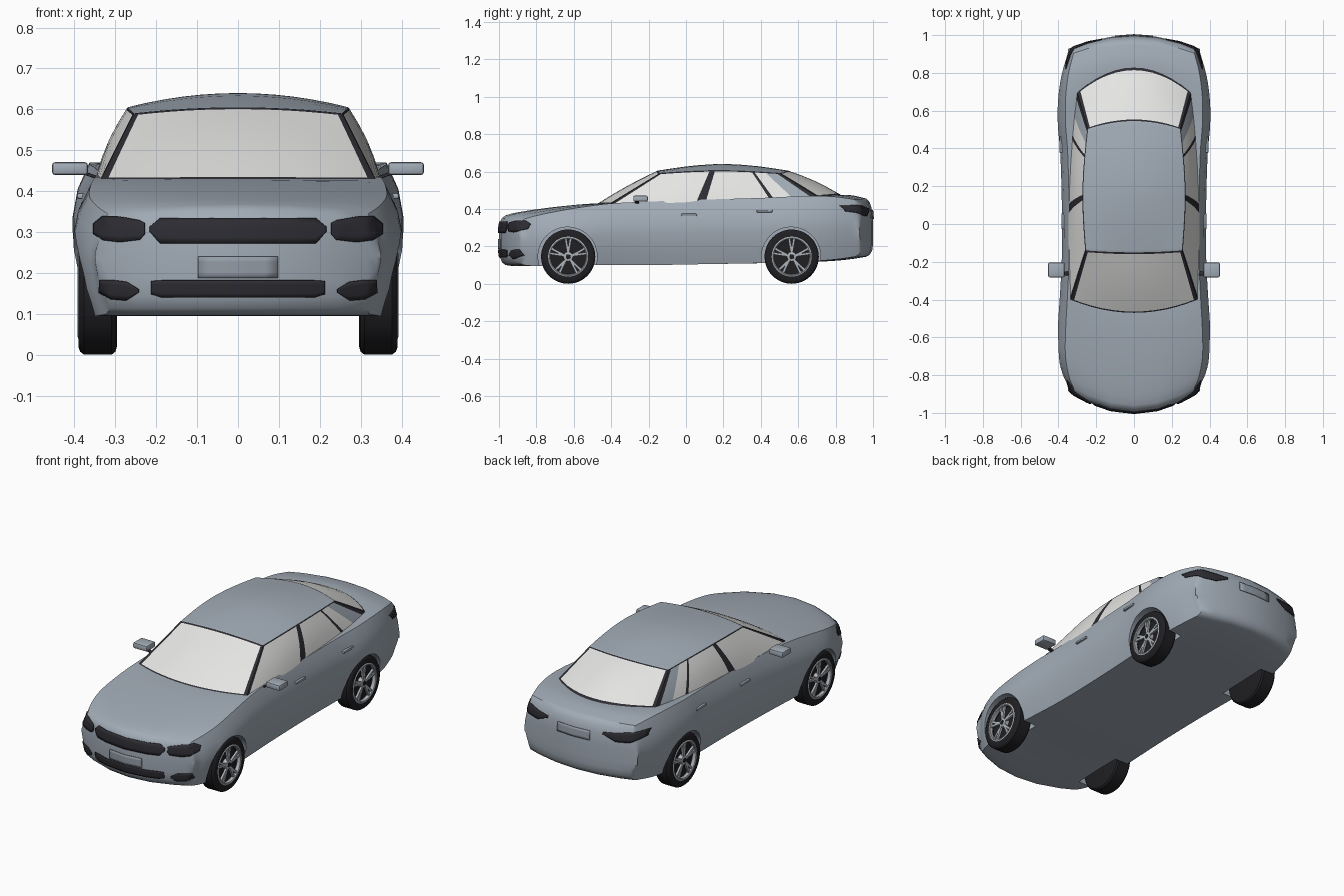
import bpy, bmesh
from math import sin, pi, radians
from mathutils import Vector, Matrix
from mathutils.bvhtree import BVHTree

cube = bpy.data.objects.get("Cube")
if cube:
    bpy.data.objects.remove(cube, do_unlink=True)


def material(name, r, g, b):
    m = bpy.data.materials.new(name)
    m.use_nodes = True
    m.diffuse_color = (r, g, b, 1)
    node = next(n for n in m.node_tree.nodes if n.type == 'BSDF_PRINCIPLED')
    node.inputs["Base Color"].default_value = (r, g, b, 1)
    node.inputs["Roughness"].default_value = 0.5
    return m


paint = material("blue grey paint", .36, .41, .47)
glass = material("pale glass", .78, .78, .77)
trim = material("black trim", .025, .025, .032)
rubber = material("tyre rubber", .014, .014, .017)
metal = material("wheel metal", .42, .45, .48)
plate_grey = material("number plate grey", .29, .33, .38)


def finish(name, bm, mats, angle=35):
    bmesh.ops.recalc_face_normals(bm, faces=bm.faces)
    mesh = bpy.data.meshes.new(name)
    bm.to_mesh(mesh)
    bm.free()
    obj = bpy.data.objects.new(name, mesh)
    bpy.context.collection.objects.link(obj)
    for m in mats:
        mesh.materials.append(m)
    shade(obj, angle)
    return obj


def shade(obj, angle=35):
    bpy.ops.object.select_all(action='DESELECT')
    obj.select_set(True)
    bpy.context.view_layer.objects.active = obj
    bpy.ops.object.shade_smooth_by_angle(angle=radians(angle))


def lerp(a, b, t):
    return a + (b - a) * t


def spline(rows, n):
    """Pass a smooth curve through rows of numbers."""
    out = []
    for i in range(len(rows) - 1):
        quad = [rows[min(max(i + k, 0), len(rows) - 1)] for k in (-1, 0, 1, 2)]
        for j in range(n):
            t = j / n
            out.append([b + .5 * t * (c - a + t * (2*a - 5*b + 4*c - d + t * (3*(b - c) + d - a)))
                        for a, b, c, d in zip(*quad)])
    return out + [list(rows[-1])]


def loft(bm, rings, closed=True):
    vs = [[bm.verts.new(p) for p in ring] for ring in rings]
    count = len(rings[0])
    for a, b in zip(vs, vs[1:]):
        for i in range(count if closed else count - 1):
            j = (i + 1) % count
            bm.faces.new((a[i], a[j], b[j], b[i]))


# Lower body: y, half width, bottom, belt height, centre height, bow in plan
stations = [
    (-.965, .355, .10, .345, .365, .95), (-.92, .382, .095, .362, .378, .95),
    (-.82, .403, .095, .385, .395, .9), (-.66, .402, .10, .41, .415, .8),
    (-.47, .392, .10, .43, .43, .62), (-.2, .382, .10, .44, .43, .2),
    (.1, .382, .105, .45, .43, 0), (.4, .39, .11, .458, .44, -.2),
    (.6, .403, .115, .465, .45, -.5), (.75, .402, .12, .47, .47, -.6),
    (.87, .385, .13, .465, .475, -.6), (.965, .355, .145, .45, .455, -.6)]


def section(st, shift=0, squash=1, mid=.24):
    y, w, low, belt, top, bow = st
    h = belt - low
    half = [(0, low), (.35, low), (.7, low), (.9, low), (.97, low + .25*h), (1, low + .5*h),
            (1, low + .63*h), (.97, low + .82*h), (.9, belt),
            (.7, lerp(belt, top, .55)), (.35, lerp(belt, top, .88)), (0, top)]
    ring = half + [(-x, z) for x, z in half[-2:0:-1]]
    w *= .985 if shift else 1
    return [(x*w, y + shift + bow*(x*w)**2, mid + (z - mid)*squash) for x, z in ring]


rows = spline(stations, 4)
ends = ((.018, .9), (.03, .7), (.035, .4), (.035, 0))
rings = [section(rows[0], -d, s) for d, s in reversed(ends)]
rings += [section(r) for r in rows]
rings += [section(rows[-1], d, s, .25) for d, s in ends]
bm = bmesh.new()
loft(bm, rings)
bmesh.ops.remove_doubles(bm, verts=bm.verts, dist=.0001)
body = finish("body", bm, [paint])

# Wheel arches cut out of the body
axles = (-.63, .565)
bm = bmesh.new()
for y in axles:
    for side in (-1, 1):
        place = Matrix.Translation((side * .39, y - .003, .145)) @ Matrix.Rotation(pi / 2, 4, 'Y')
        bmesh.ops.create_cone(bm, cap_ends=True, segments=48, radius1=.158, radius2=.158,
                              depth=.23, matrix=place)
cutter = finish("arch_cutter", bm, [paint])
cutter.hide_render = True
cut = body.modifiers.new("arches", 'BOOLEAN')
cut.operation, cut.solver, cut.object = 'DIFFERENCE', 'EXACT', cutter
bpy.context.view_layer.update()
deps = bpy.context.evaluated_depsgraph_get()
baked = bpy.data.meshes.new_from_object(body.evaluated_get(deps))
body.modifiers.clear()
body.data = baked
bpy.data.objects.remove(cutter, do_unlink=True)
shade(body)
probe = bmesh.new()
probe.from_mesh(body.data)
surface = BVHTree.FromBMesh(probe)


# Cabin: roof, windscreen, rear window and sides share their edges
def roof(u, v):
    s = sin(pi * v)
    x = u * (.255 + .02*s - .01*v)
    return Vector((x, lerp(-.15, .545, v) + lerp(.15, -.7, v)*x*x,
                   .59 + .015*s + (.015 + .02*s)*(1 - u*u)))


def windscreen(u, t):
    x = u * .335
    base = Vector((x, -.47 + .62*x*x, .43))
    return base.lerp(roof(u, 0), t) + Vector((0, 0, .008*sin(pi*t)*(1 - u*u)))


def rear_window(u, t):
    x = u * .30
    base = Vector((x, .82 - 1.4*x*x, .48 - .01*u*u))
    return base.lerp(roof(u, 1), t) + Vector((0, 0, .01*sin(pi*t)*(1 - u*u)))


def flank(sign):
    def point(v, t):
        base = windscreen(1, 0).lerp(rear_window(1, 0), v)
        base.x += .025 * sin(pi * v)
        p = base.lerp(roof(1, v), t)
        p.x = sign * (p.x + .008*sin(pi*t)*sin(pi*v))
        return p
    return point


def patch(bm, f, us, vs, rule):
    grid = [[bm.verts.new(f(u, v)) for v in vs] for u in us]
    for i in range(len(us) - 1):
        for j in range(len(vs) - 1):
            face = bm.faces.new((grid[i][j], grid[i+1][j], grid[i+1][j+1], grid[i][j+1]))
            face.material_index = rule((us[i] + us[i+1]) / 2, (vs[j] + vs[j+1]) / 2)


def screen_rule(u, t):
    return 2 if abs(u) > .95 or t > .97 or t < .02 else 1


def side_rule(v, t):
    if v < .02 or v > .97 or t > .97 or .42 < v < .465 or .77 < v < .79:
        return 2
    return 0 if v > .88 else 1


across = [-1, -.95] + [i / 6 for i in range(-5, 6)] + [.95, 1]
along = [0, .02, .1, .2, .3, .42, .465, .55, .66, .77, .79, .88, .97, 1]
up = [-.06, 0, .02, .25, .5, .75, .97, 1]
bm = bmesh.new()
patch(bm, roof, across, along, lambda u, v: 0)
patch(bm, windscreen, across, up, screen_rule)
patch(bm, rear_window, across, up, screen_rule)
for sign in (-1, 1):
    patch(bm, flank(sign), along, up, side_rule)
bmesh.ops.remove_doubles(bm, verts=bm.verts, dist=.0003)
finish("cabin", bm, [paint, glass, trim], 25)


# Thin plates laid on the nose (facing -1) or tail (facing 1): x, low z, high z
def plate(name, columns, facing, mat, mirror=False):
    for sign in ((1, -1) if mirror else (1,)):
        dense = [[lerp(a, b, k / 6) for a, b in zip(p, q)]
                 for p, q in zip(columns, columns[1:]) for k in range(6)] + [columns[-1]]
        strips = []
        for x, low, high in dense:
            strip = []
            for k in range(5):
                p = Vector((sign * x, facing * 2, lerp(low, high, k / 4)))
                hit = surface.ray_cast(p, Vector((0, -facing, 0)))
                if hit[0] is None:
                    hit = surface.find_nearest(Vector((p.x, facing * .9, p.z)))
                strip.append(hit[0] + Vector((0, facing * .003, 0)) + hit[1] * .001)
            strips.append(strip)
        bm = bmesh.new()
        loft(bm, strips, closed=False)
        prefix = ("left_" if sign > 0 else "right_") if mirror else ""
        obj = finish(prefix + name, bm, [mat])
        solid = obj.modifiers.new("thickness", 'SOLIDIFY')
        solid.thickness, solid.offset = .004, 0


plate("upper_grille", [(-.215, .30, .313), (-.19, .272, .333), (.19, .272, .333), (.215, .30, .313)], -1, trim)
plate("lower_grille", [(-.212, .148, .18), (-.185, .14, .182), (.185, .14, .182), (.212, .148, .18)], -1, trim)
plate("front_number_plate", [(-.098, .187, .24), (.098, .187, .24)], -1, plate_grey)
plate("rear_number_plate", [(-.1, .345, .395), (.1, .345, .395)], 1, plate_grey)
plate("headlight", [(.228, .295, .322), (.24, .281, .328), (.29, .275, .337),
                    (.33, .28, .338), (.352, .295, .32)], -1, trim, True)
plate("fog_light", [(.243, .152, .16), (.272, .133, .178), (.31, .136, .183), (.338, .152, .182)], -1, trim, True)
plate("tail_light", [(.17, .392, .402), (.24, .362, .408), (.31, .365, .42), (.36, .388, .418)], 1, trim, True)


# Small bevelled boxes for mirrors and handles
def block(name, centre, size, mat, bevel, turn=0):
    bm = bmesh.new()
    place = Matrix.Translation(centre) @ Matrix.Rotation(turn, 4, 'Y') @ Matrix.Diagonal((*size, 1))
    bmesh.ops.create_cube(bm, size=1, matrix=place)
    bmesh.ops.bevel(bm, geom=bm.edges[:], offset=bevel, segments=2, affect='EDGES', profile=.5)
    return finish(name, bm, [mat])


for sign, word in ((1, "left_"), (-1, "right_")):
    block(word + "mirror", (sign * .411, -.243, .455), (.088, .078, .032), paint, .008)
    block(word + "mirror_stalk", (sign * .356, -.262, .437), (.06, .022, .008), trim, .002, -sign * .35)
    for door, y, z in (("front", .015, .368), ("rear", .42, .388)):
        hit = surface.ray_cast(Vector((sign, y, z)), Vector((-sign, 0, 0)))[0]
        block(word + door + "_door_handle", hit, (.022, .085, .014), paint, .005)


# Wheels: turned tyre and rim with five split spokes
def turned(bm, profile, index, closed):
    steps = 48
    rings = [[Matrix.Rotation(2*pi*k / steps, 3, 'X') @ Vector((x, 0, r)) for x, r in profile]
             for k in range(steps + 1)]
    before = len(bm.faces)
    loft(bm, rings, closed)
    bm.faces.ensure_lookup_table()
    for face in bm.faces[before:]:
        face.material_index = index


bm = bmesh.new()
turned(bm, [(-.047, 0), (-.047, .125), (-.043, .138), (-.034, .145), (.034, .145), (.043, .138),
            (.047, .128), (.047, .104), (.02, .098), (.018, 0)], 0, False)
turned(bm, [(.03, .094), (.047, .095), (.05, .1), (.047, .107), (.03, .107)], 1, True)
turned(bm, [(.018, .027), (.041, .025), (.044, .017), (.044, 0)], 1, False)
turned(bm, [(.04, .014), (.046, .012), (.046, 0)], 0, False)
for k in range(5):
    for lean in (-.17, .17):
        place = (Matrix.Rotation(2*pi*k / 5, 4, 'X') @ Matrix.Translation((.037, 0, .02))
                 @ Matrix.Rotation(lean, 4, 'X') @ Matrix.Translation((0, 0, .038))
                 @ Matrix.Diagonal((.012, .012, .08, 1)))
        made = bmesh.ops.create_cube(bm, size=1, matrix=place)
        for face in {f for v in made["verts"] for f in v.link_faces}:
            face.material_index = 1
bmesh.ops.remove_doubles(bm, verts=bm.verts, dist=.00005)
wheel = finish("front_left_wheel", bm, [rubber, metal])
wheel.location = (.343, axles[0], .145)
for name, sign, y in (("front_right_wheel", -1, axles[0]), ("rear_left_wheel", 1, axles[1]),
                      ("rear_right_wheel", -1, axles[1])):
    copy = bpy.data.objects.new(name, wheel.data)
    copy.location = (sign * .343, y, .145)
    copy.rotation_euler.z = 0 if sign > 0 else pi
    bpy.context.collection.objects.link(copy)
probe.free()
